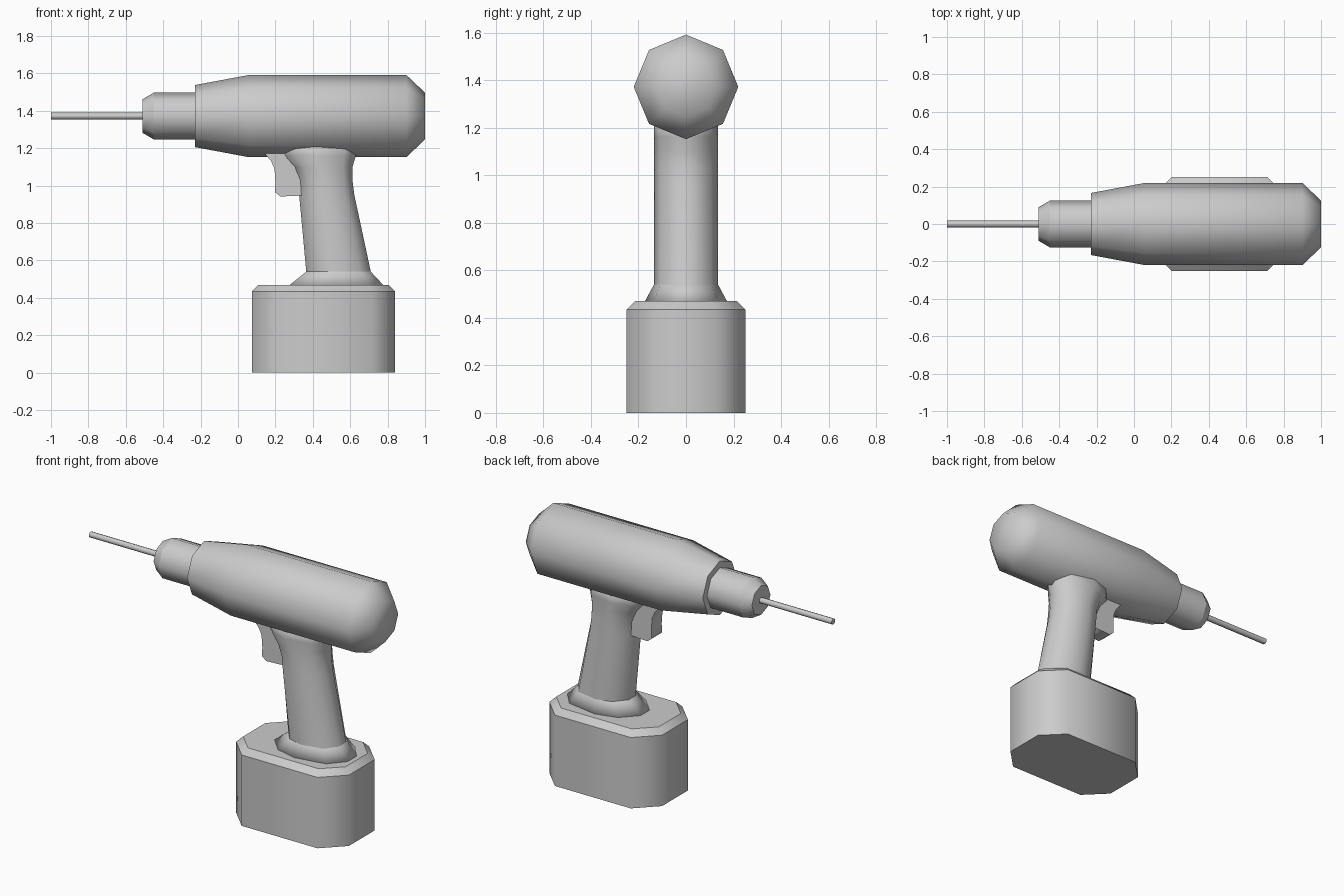
import bpy, bmesh
from math import pi, cos, sin

if "Cube" in bpy.data.objects:
    bpy.data.objects.remove(bpy.data.objects["Cube"])


def loft(name, rings, sharp=()):
    """Skin a list of equal-length point rings, cap the ends, crease the sharp rings."""
    bm = bmesh.new()
    rows = [[bm.verts.new(p) for p in ring] for ring in rings]
    n = len(rows[0])
    for a, b in zip(rows, rows[1:]):
        for i in range(n):
            j = (i + 1) % n
            bm.faces.new((a[i], a[j], b[j], b[i]))
    bm.faces.new(rows[0])
    bm.faces.new(rows[-1])
    for f in bm.faces:
        f.smooth = True
    for k in sharp:
        row = rows[k]
        for i in range(n):
            bm.edges.get((row[i], row[(i + 1) % n])).smooth = False
    bmesh.ops.recalc_face_normals(bm, faces=bm.faces)
    me = bpy.data.meshes.new(name)
    bm.to_mesh(me)
    bm.free()
    ob = bpy.data.objects.new(name, me)
    bpy.context.collection.objects.link(ob)
    return ob


AXIS_Z = 1.372


def barrel(name, profile, sharp=(), sides=8):
    """Faceted turned part along x from (x, radius) pairs."""
    rings = [[(x, r * sin(2 * pi * i / sides), AXIS_Z + r * cos(2 * pi * i / sides))
              for i in range(sides)] for x, r in profile]
    return loft(name, rings, sharp)


# Motor housing, chuck and drill bit
barrel("motor_housing", [(-0.23, 0.166), (0.06, 0.22), (0.90, 0.22), (1.0, 0.125)], sharp=(0,))
barrel("chuck", [(-0.51, 0.09), (-0.45, 0.125), (-0.2, 0.125)], sharp=(0, 1, 2))
barrel("drill_bit", [(-1.0, 0.018), (-0.49, 0.018)], sharp=(0, 1))

# Handle: (z, front x, back x, half width) sections, flared at both ends
HALF = [(0, 0.25), (0.18, 0.8), (0.45, 1), (0.84, 0.8), (1, 0.25)]
SECTION = HALF + [(u, -v) for u, v in reversed(HALF)]
sections = [(0.46, 0.265, 0.785, 0.178), (0.54, 0.365, 0.71, 0.135),
            (0.95, 0.327, 0.622, 0.135), (1.03, 0.322, 0.612, 0.135),
            (1.10, 0.292, 0.612, 0.135), (1.16, 0.238, 0.63, 0.135),
            (1.24, 0.225, 0.64, 0.135)]
loft("handle", [[(x0 + u * (x1 - x0), v * w, z) for u, v in SECTION]
                for z, x0, x1, w in sections], sharp=(1,))

# Trigger: side profile extruded across y
trigger = [(0.14, 1.175), (0.178, 1.13), (0.195, 1.09), (0.20, 1.02), (0.198, 0.965),
           (0.227, 0.942), (0.34, 0.947), (0.36, 1.03), (0.33, 1.175)]
loft("trigger", [[(x, y, z) for x, z in trigger] for y in (-0.05, 0.05)], sharp=(0, 1))


# Battery pack: chamfered rectangle with a bevelled top rim
def chamfered(z, inset):
    hx, hy, c = 0.3825 - inset, 0.25 - inset, 0.125 - inset * 0.5
    q = [(hx, hy - c), (hx - c, hy)]
    pts = q + [(-x, y) for x, y in reversed(q)]
    pts += [(-x, -y) for x, y in pts]
    return [(0.4575 + x, y, z) for x, y in pts]


loft("battery_pack", [chamfered(0, 0), chamfered(0.435, 0), chamfered(0.47, 0.035)],
     sharp=(0, 1, 2))
